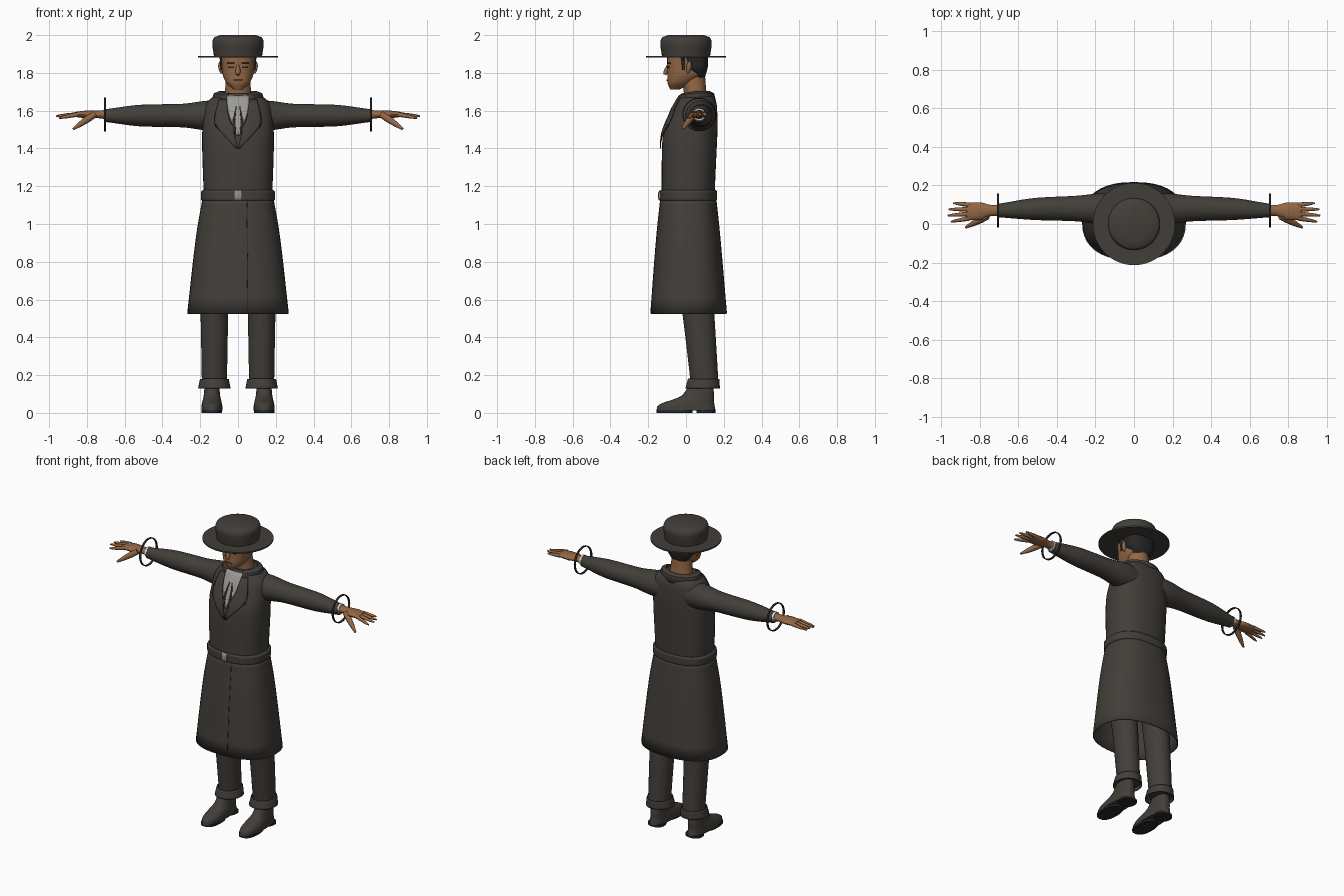
import bpy, bmesh, math
from mathutils import Vector

if "Cube" in bpy.data.objects:
    bpy.data.objects.remove(bpy.data.objects["Cube"])


def material(name, *rgb):
    mat = bpy.data.materials.new(name)
    mat.use_nodes = True
    mat.diffuse_color = (*rgb, 1)
    shader = mat.node_tree.nodes["Principled BSDF"]
    shader.inputs["Base Color"].default_value = (*rgb, 1)
    shader.inputs["Roughness"].default_value = .8
    return mat


CLOTH = material("charcoal cloth", .055, .049, .042)
DARK = material("dark trim", .02, .02, .02)
HAIR = material("black brown hair", .02, .02, .02)
SKIN = material("brown skin", .29, .135, .06)
LIPS = material("dark lips", .13, .05, .03)
SHIRT = material("grey shirt", .33, .32, .29)
METAL = material("buckle grey", .27, .27, .26)
WHITE = material("white cuff", .8, .8, .8)

BOXY = 2.4       # exponent of the squarish cross-sections
ARM_Z = 1.58     # height of the outstretched arms
WRIST = .7       # where the sleeves end
LEG_X = .125     # distance of each leg from the middle


def finish(name, rows, mat, caps=False, closed=True, mirror=False, thick=0):
    """Skin rows of points into a smooth object."""
    bm = bmesh.new()
    verts = [[bm.verts.new(point) for point in row] for row in rows]
    count = len(verts[0])
    for low, high in zip(verts, verts[1:]):
        for i in range(count if closed else count - 1):
            j = (i + 1) % count
            bm.faces.new((low[i], low[j], high[j], high[i]))
    if caps:
        bm.faces.new(verts[0][::-1])
        bm.faces.new(verts[-1])
    bmesh.ops.recalc_face_normals(bm, faces=bm.faces)
    mesh = bpy.data.meshes.new(name)
    bm.to_mesh(mesh)
    bm.free()
    mesh.shade_smooth()
    mesh.set_sharp_from_angle(angle=math.radians(40))
    mesh.materials.append(mat)
    ob = bpy.data.objects.new(name, mesh)
    bpy.context.collection.objects.link(ob)
    if thick:
        solidify = ob.modifiers.new("thickness", "SOLIDIFY")
        solidify.thickness, solidify.offset = thick, 0
    if mirror:
        ob.modifiers.new("mirror", "MIRROR")


def sample(secs, t):
    """Smooth, monotone blend between the cross-sections."""
    last = len(secs) - 1
    t = min(max(t, secs[0][0]), secs[last][0])
    k = max(i for i in range(last) if secs[i][0] <= t)

    def slope(i, c):
        return (secs[i + 1][c] - secs[i][c]) / (secs[i + 1][0] - secs[i][0])

    def tangent(i, c):
        before, after = slope(max(i - 1, 0), c), slope(min(i, last - 1), c)
        return 2 * before * after / (before + after) if before * after > 0 else 0

    span = secs[k + 1][0] - secs[k][0]
    u = (t - secs[k][0]) / span
    blended = []
    for c in range(1, 4):
        start, end = tangent(k, c) * span, tangent(k + 1, c) * span
        rise = secs[k + 1][c] - secs[k][c]
        curve = start + u * (3 * rise - 2 * start - end + u * (start + end - 2 * rise))
        blended.append(secs[k][c] + u * curve)
    return blended


def loft(name, secs, mat, along="z", still=0, power=2, sides=40, steps=5, caps=True, **options):
    """Sections are (position, y centre, radius across, y radius)."""
    stops = [a[0] + (b[0] - a[0]) * i / steps for a, b in zip(secs, secs[1:]) for i in range(steps)]
    rows = []
    for t in stops + [secs[-1][0]]:
        centre, across, depth = sample(secs, t)
        row = []
        for i in range(sides):
            c, s = math.cos(math.tau * i / sides), math.sin(math.tau * i / sides)
            a = still + across * math.copysign(abs(c) ** (2 / power), c)
            y = centre + depth * math.copysign(abs(s) ** (2 / power), s)
            row.append((a, y, t) if along == "z" else (t, y, a))
        rows.append(row)
    finish(name, rows, mat, caps, **options)


def turned(name, profile, mat):
    loft(name, [(z, 0, r, r) for z, r in profile], mat, sides=64)


def plate(name, secs, outline, mat, lift=.004, mirror=True):
    """Thin panel on the front of a boxy loft; outline is (z, x from, x to)."""
    cols, steps, rows = 5, 4, []
    for upper, lower in zip(outline, outline[1:]):
        for i in range(steps + 1):
            z, left, right = Vector(upper).lerp(Vector(lower), i / steps)
            centre, across, depth = sample(secs, z)
            row = []
            for j in range(cols + 1):
                x = left + (right - left) * j / cols
                bulge = (1 - min(1, abs(x) / across) ** BOXY) ** (1 / BOXY)
                row.append((x, centre - depth * bulge - lift, z))
            rows.append(row)
    finish(name, rows, mat, closed=False, mirror=mirror, thick=.005)


def tube(name, start, end, radii, mat, mirror=True):
    """Straight tube with evenly spaced radii."""
    start, end, sides = Vector(start), Vector(end), 10
    turn = (end - start).to_track_quat("Z", "Y")
    rows = []
    for i, r in enumerate(radii):
        middle = start.lerp(end, i / (len(radii) - 1))
        angles = [math.tau * k / sides for k in range(sides)]
        rows.append([middle + turn @ Vector((r * math.cos(a), r * math.sin(a), 0)) for a in angles])
    finish(name, rows, mat, caps=True, mirror=mirror)


# Coat: body, skirt and belt
body = [(1.12, .01, .18, .14), (1.45, .02, .19, .145), (1.6, .045, .18, .12),
        (1.66, .055, .15, .1), (1.69, .055, .09, .08)]
loft("coat_body", body, CLOTH, power=BOXY)
skirt = [(.525, .014, .266, .2), (.95, .012, .217, .165), (1.14, .012, .184, .145)]
loft("coat_skirt", skirt, CLOTH, power=BOXY, caps=False, thick=.006)
plate("skirt_seam", skirt, [(1.13, .045, .049), (.53, .05, .054)], DARK, lift=.002, mirror=False)
belt = [(1.12, .012, .185, .145), (1.13, .012, .196, .153), (1.17, .012, .196, .153), (1.18, .012, .185, .145)]
loft("belt", belt, CLOTH, power=BOXY)
plate("belt_buckle", belt, [(1.178, 0, .018), (1.124, 0, .018)], METAL)

# Shirt front, dark slits and lapels
plate("shirt_front", body, [(1.68, 0, .06), (1.6, 0, .055), (1.47, 0, .01)], SHIRT)
plate("shirt_slit", body, [(1.62, .008, .012), (1.55, .014, .028), (1.48, .01, .03)], DARK, lift=.007)
plate("lapel", body, [(1.66, .06, .1), (1.57, .05, .124), (1.52, .03, .122), (1.4, 0, .01)], CLOTH, lift=.009)

# Turned-down collar, open at the front
collar, segments, opening = [], 32, math.radians(28)
for i in range(segments + 1):
    angle = opening + (math.tau - 2 * opening) * i / segments
    side, front = math.sin(angle), math.cos(angle)
    collar.append([(r * side, .05 - .76 * r * front, z - .012 * max(0, front))
                   for r, z in ((.09, 1.65), (.1, 1.7), (.125, 1.69), (.138, 1.65))])
finish("collar", collar, CLOTH, closed=False, thick=.008)

# Sleeves, shirt cuffs and loose cuff bands
sleeve = [(.08, .07, .085, .085), (.18, .078, .077, .08), (.3, .08, .062, .066),
          (.5, .078, .058, .058), (WRIST, .07, .034, .035)]
loft("sleeve", sleeve, CLOTH, along="x", still=ARM_Z - .006, mirror=True)
for name, mat, radius, solid, thick in (("shirt_cuff", WHITE, .032, True, 0), ("cuff_band", DARK, .086, False, .006)):
    loft(name, [(x, .07, radius, radius) for x in (WRIST - .002, WRIST + .01)], mat,
         along="x", still=ARM_Z, caps=solid, thick=thick, steps=1, mirror=True)

# Hands
palm = [(WRIST, .07, .025, .028), (.74, .07, .02, .029), (.8, .066, .02, .046), (.865, .066, .013, .046)]
loft("palm", palm, SKIN, along="x", still=ARM_Z, sides=20, mirror=True)
for i, label in enumerate(("index", "middle", "ring", "little")):
    reach = .965 - .01 * (i - 1.3) ** 2
    tube(label + "_finger", (.85, .03 + .023 * i, ARM_Z), (reach, .012 + .032 * i, ARM_Z - .02 / (i + 1)),
         (.0125, .0115, .01, .008, .004), SKIN)
tube("thumb", (.76, .04, ARM_Z), (.872, -.018, 1.503), (.018, .018, .014, .006), SKIN)

# Trousers, turn-ups and shoes
trouser = [(.14, .1, .066, .073), (.52, .066, .073, .084), (.95, .02, .085, .1)]
loft("trouser_leg", trouser, CLOTH, still=LEG_X, mirror=True)
loft("trouser_turn_up", [(.13, .088, .083, .088), (.18, .094, .073, .081)], CLOTH,
     still=LEG_X, caps=False, thick=.006, mirror=True)
shoe = [(.012, 0, .056, .156), (.035, 0, .055, .152), (.09, .062, .044, .087), (.15, .082, .038, .062)]
loft("shoe", shoe, CLOTH, still=LEG_X + .013, power=BOXY, mirror=True)
for name, y, length in (("shoe_heel", .105, .05), ("shoe_sole", -.06, .095)):
    loft(name, [(z, y, .054, length) for z in (0, .014)], DARK,
         still=LEG_X + .013, power=BOXY, steps=1, mirror=True)

# Neck, head and hair
loft("neck", [(1.64, .055, .088, .07), (1.7, .048, .07, .06), (1.8, .035, .062, .065)], SKIN)
head = [(1.712, -.06, .024, .024), (1.75, -.028, .064, .07), (1.8, 0, .083, .098), (1.9, .004, .09, .104)]
loft("head", head, SKIN, power=BOXY)
loft("hair", [(1.775, .06, .055, .04), (1.83, .05, .092, .065), (1.9, .034, .098, .084)], HAIR, power=BOXY)
tube("sideburn", (.089, -.018, 1.885), (.085, -.014, 1.815), (.009, .006), HAIR)
tube("ear", (.088, .01, 1.797), (.094, .02, 1.86), (.005, .012, .014, .006), SKIN)
tube("nose", (0, -.09, 1.85), (0, -.112, 1.79), (.006, .01, .014, .009), SKIN, mirror=False)
for name, z, inner, outer, mat in (("eyebrow", 1.85, .018, .056, HAIR), ("eye", 1.83, .024, .048, DARK),
                                   ("mouth", 1.76, 0, .024, LIPS)):
    plate(name, head, [(z + .004, inner, outer), (z - .004, inner, outer)], mat, lift=.001)

# Flat-topped hat with a wide brim
turned("hat_brim", [(1.881, .213), (1.89, .213)], CLOTH)
turned("hat_crown", [(1.886, .127), (1.96, .136), (1.985, .129), (2, .095)], CLOTH)
